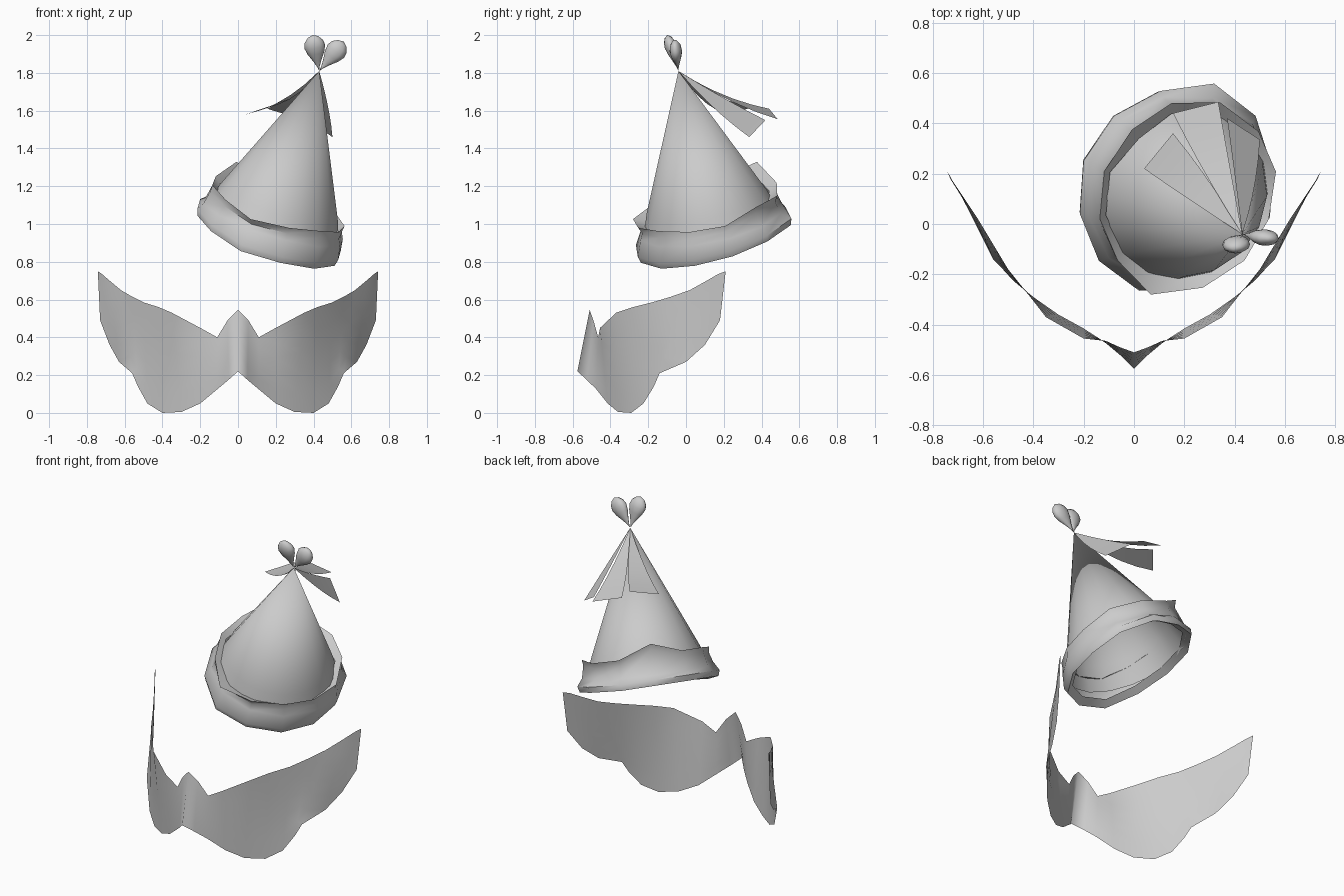
import bpy, bmesh, math
from mathutils import Vector

if "Cube" in bpy.data.objects:
    bpy.data.objects.remove(bpy.data.objects["Cube"])

grey = bpy.data.materials.new("plain_grey")
grey.diffuse_color = (0.6, 0.6, 0.6, 1)
grey.use_nodes = True
grey.node_tree.nodes["Principled BSDF"].inputs["Base Color"].default_value = grey.diffuse_color


def loft(name, rows, closed=False, angle=60, levels=0):
    """Skin a list of equal-length point rows into a smooth sheet."""
    bm = bmesh.new()
    grid = [[bm.verts.new(p) for p in row] for row in rows]
    n = len(rows[0])
    for a, b in zip(grid, grid[1:]):
        for i in range(n if closed else n - 1):
            j = (i + 1) % n
            bm.faces.new((a[i], a[j], b[j], b[i]))
    bmesh.ops.remove_doubles(bm, verts=bm.verts, dist=0.0005)
    bmesh.ops.recalc_face_normals(bm, faces=bm.faces)
    me = bpy.data.meshes.new(name)
    bm.to_mesh(me)
    bm.free()
    ob = bpy.data.objects.new(name, me)
    bpy.context.collection.objects.link(ob)
    me.materials.append(grey)
    bpy.ops.object.select_all(action='DESELECT')
    ob.select_set(True)
    bpy.context.view_layer.objects.active = ob
    bpy.ops.object.shade_smooth_by_angle(angle=math.radians(angle))
    return ob


# Tilted frame of the hat: base centre, axis and two directions across
tip = Vector((0.43, -0.04, 1.81))
base = Vector((0.16, 0.15, 0.93))
axis = (tip - base).normalized()
across = Vector((1, 0, -axis.x / axis.z)).normalized()
side = axis.cross(across)
height = (tip - base).length


def hat_point(deg, u, r):
    t = math.radians(deg)
    return base + axis * u + (across * math.cos(t) + side * math.sin(t)) * r


# Hat cone, open underneath
loft("hat_cone", [[hat_point(22.5 * k, u, r) for k in range(16)]
                  for u, r in ((0.05, 0.375), (0.2, 0.325), (height, 0.0))], True)

# Fur-like band: flared lip, wall and a wavy upper rim folded inwards
rim_u = (.16, .20, .19, .20, .28, .21, .20, .18, .15, .16, .17, .16)
rim_r = (.38, .38, .395, .39, .40, .375, .375, .38, .425, .39, .37, .365)
lip_r = (.40, .425, .445, .41, .415, .42, .415, .425, .44, .425, .415, .405)
lip_u = (-.01, .01, .02, .02, .03, .03, .02, .0, -.03, -.03, -.03, -.02)
angles = [14 + 30 * k for k in range(12)]


def ring(f):
    return [hat_point(d, *f(k)) for k, d in enumerate(angles)]


loft("hat_band", [
    ring(lambda k: (lip_u[k] + 0.035, lip_r[k] - 0.055)),
    ring(lambda k: (lip_u[k], lip_r[k] - 0.01)),
    ring(lambda k: (lip_u[k] + 0.035, lip_r[k])),
    ring(lambda k: (0.09, 0.392)),
    ring(lambda k: (rim_u[k] - 0.035, 0.375)),
    ring(lambda k: (rim_u[k], rim_r[k])),
    ring(lambda k: (rim_u[k] - 0.03, 0.34)),
], True, 50)


# Heart on the tip: two flattened teardrop lobes
def lobe(name, top, width, depth):
    d = (Vector(top) - tip)
    right = d.cross(Vector((0, -1, 0))).normalized()
    out = d.normalized().cross(right)
    prof = ((0, 0), (.12, .12), (.3, .42), (.5, .8), (.68, 1), (.82, .88), (.94, .52), (1, 0))
    loft(name, [[tip + d * h + right * (width * r * math.cos(a)) + out * (depth * r * math.sin(a))
                 for a in (math.tau * k / 12 for k in range(12))] for h, r in prof], True)


lobe("heart_lobe_left", (0.395, -0.10, 2.0), 0.056, 0.033)
lobe("heart_lobe_right", (0.56, -0.06, 1.965), 0.056, 0.033)


# Three ribbons hanging from the tip, each between two drooping edges
def ribbon(name, mid_a, end_a, mid_b, end_b):
    def edge(mid, end, t):
        return tip * (1 - t) ** 2 + Vector(mid) * (2 * t * (1 - t)) + Vector(end) * t * t
    rows = [[edge(mid_a, end_a, t), edge(mid_b, end_b, t)] for t in (0, .2, .4, .6, .8, 1)]
    loft(name, rows)


ribbon("ribbon_left", (.24, .08, 1.62), (.04, .22, 1.58), (.31, .17, 1.64), (.155, .36, 1.62))
ribbon("ribbon_middle", (.28, .19, 1.66), (.155, .44, 1.61), (.38, .23, 1.63), (.335, .485, 1.555))
ribbon("ribbon_right", (.40, .20, 1.66), (.37, .42, 1.55), (.49, .14, 1.60), (.50, .335, 1.46))

# Mask: columns from the upper edge to the lower edge, mirrored across x
columns = [
    ((0, -.51, .545), (0, -.575, .22)),
    ((.055, -.49, .49), (.05, -.525, .175)),
    ((.11, -.465, .40), (.11, -.475, .125)),
    ((.20, -.455, .45), (.20, -.415, .05)),
    ((.35, -.37, .53), (.30, -.36, .005)),
    ((.42, -.28, .56), (.40, -.29, 0)),
    ((.50, -.18, .585), (.48, -.225, .05)),
    ((.56, -.08, .615), (.53, -.17, .14)),
    ((.62, .02, .65), (.56, -.14, .21)),
    ((.68, .11, .70), (.63, 0, .27)),
    ((.72, .17, .735), (.68, .10, .36)),
    ((.742, .21, .75), (.73, .18, .49)),
]
rows = [[Vector(a).lerp(Vector(b), s / 5) for s in range(6)] for a, b in columns]
mask = loft("mask", rows, angle=180)
mirror = mask.modifiers.new("Mirror", 'MIRROR')
mirror.merge_threshold = 0.001
